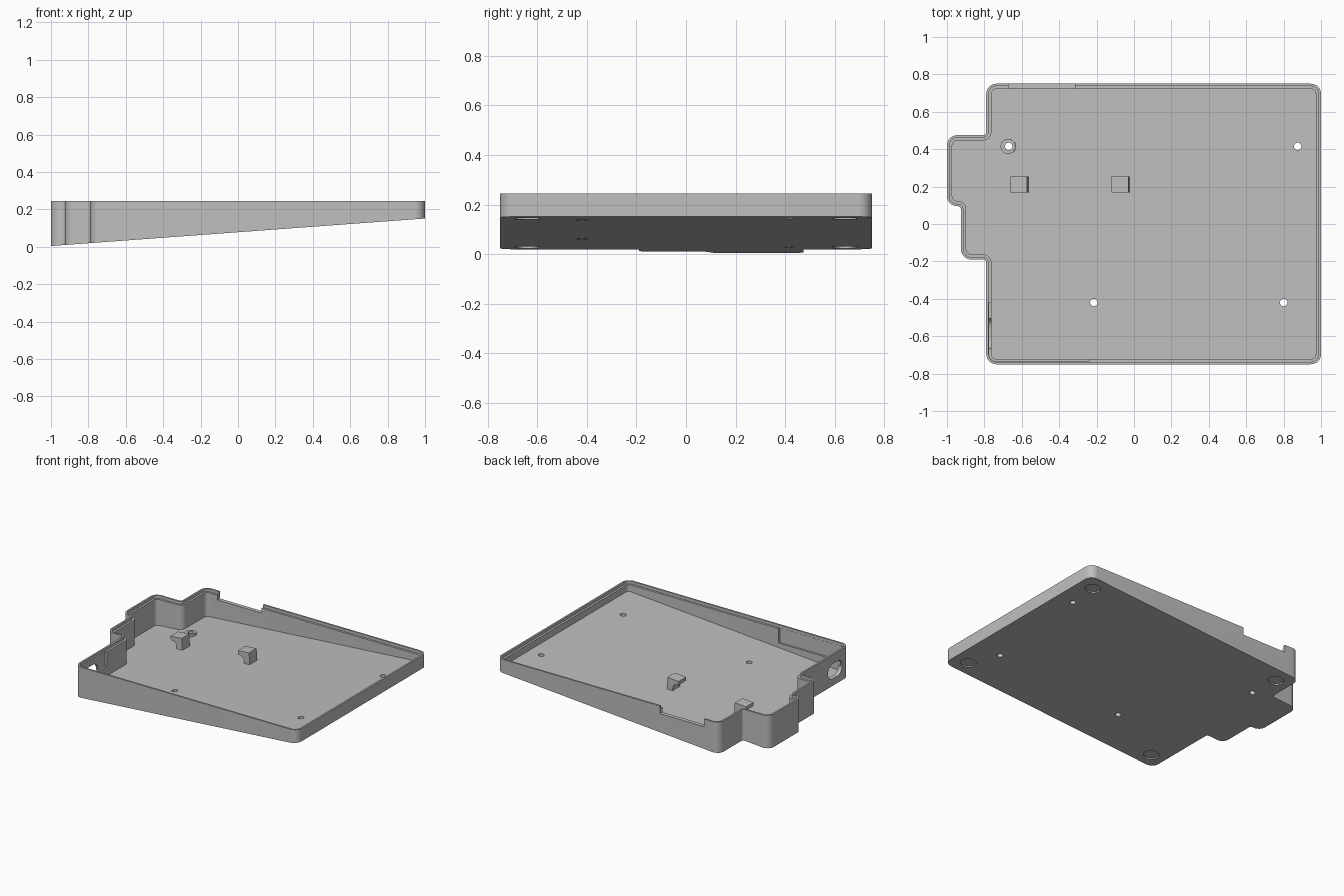
import bpy, bmesh, math
from mathutils import Matrix, Vector

if "Cube" in bpy.data.objects:
    bpy.data.objects.remove(bpy.data.objects["Cube"])

TOP, SLOPE, FLOOR, LIP, WALL = 0.245, 0.0735, 0.028, 0.013, 0.028
TILT = Matrix.Rotation(-math.atan(SLOPE), 4, 'Y')

grey = bpy.data.materials.new("grey plastic")
grey.use_nodes = True
grey.diffuse_color = (0.52, 0.52, 0.52, 1)
grey.node_tree.nodes["Principled BSDF"].inputs["Base Color"].default_value = grey.diffuse_color


def under(x):
    """Height of the sloping underside."""
    return 0.004 + (x + 1) * SLOPE


def rounded(corners, steps=8):
    """Turn (x, y, radius) corners into a filleted right-angled outline."""
    out = []
    for i, (x, y, r) in enumerate(corners):
        p = Vector((x, y))
        a = (Vector(corners[i - 1][:2]) - p).normalized()
        b = (Vector(corners[(i + 1) % len(corners)][:2]) - p).normalized()
        if r == 0:
            out.append(p)
            continue
        for k in range(steps + 1):
            t = k / steps * math.pi / 2
            out.append(p + (a + b) * r - b * r * math.cos(t) - a * r * math.sin(t))
    return out


def finish(name, bm):
    bmesh.ops.recalc_face_normals(bm, faces=bm.faces)
    mesh = bpy.data.meshes.new(name)
    bm.to_mesh(mesh)
    bm.free()
    mesh.materials.append(grey)
    ob = bpy.data.objects.new(name, mesh)
    bpy.context.collection.objects.link(ob)
    return ob


def loft(bm, rings):
    """Skin a stack of equal rings and cap both ends."""
    rings = [[bm.verts.new(p) for p in ring] for ring in rings]
    n = len(rings[0])
    for lo, hi in zip(rings, rings[1:]):
        for i in range(n):
            j = (i + 1) % n
            bm.faces.new((lo[i], lo[j], hi[j], hi[i]))
    bm.faces.new(rings[0])
    bm.faces.new(rings[-1])


def prism(name, pts, lo, hi, matrix=Matrix()):
    bm = bmesh.new()
    loft(bm, [[matrix @ Vector((p[0], p[1], z)) for p in pts] for z in (lo, hi)])
    return finish(name, bm)


def disc(r, n=32):
    return [(r * math.cos(2 * math.pi * i / n), r * math.sin(2 * math.pi * i / n)) for i in range(n)]


def rect(x0, x1, y0, y1, r=0):
    return rounded([(x0, y0, r), (x1, y0, r), (x1, y1, r), (x0, y1, r)])


def combine(target, other, operation):
    mod = target.modifiers.new("cut", 'BOOLEAN')
    mod.operation, mod.solver, mod.object = operation, 'EXACT', other
    bpy.context.view_layer.objects.active = target
    bpy.ops.object.modifier_apply(modifier=mod.name)
    bpy.data.objects.remove(other)


# Tray footprint: a rectangle with two stepped bulges on one side
PLAN = [(1, -.75), (1, .75), (-.79, .75), (-.79, .475), (-1, .475), (-1, .095),
        (-.925, .095), (-.925, -.19), (-.79, -.19), (-.79, -.75)]


def outline(d):
    """Footprint moved inward by d."""
    corners = []
    for i, (x, y) in enumerate(PLAN):
        p = Vector((x, y))
        e = (p - Vector(PLAN[i - 1])).normalized()
        f = (Vector(PLAN[(i + 1) % len(PLAN)]) - p).normalized()
        q = p + Vector((-e.y - f.y, e.x + f.x)) * d
        convex = e.x * f.y - e.y * f.x > 0
        corners.append((q.x, q.y, 0.055 - d if convex else 0.018 + d))
    return rounded(corners)


def ring(d, height):
    return [(p.x, p.y, height(p.x)) for p in outline(d)]


# Tray shell with stepped rim and sloping floor
bm = bmesh.new()
loft(bm, [ring(0, under),
          ring(0, lambda x: TOP),
          ring(LIP, lambda x: TOP),
          ring(LIP, lambda x: TOP - 0.02),
          ring(WALL, lambda x: TOP - 0.02),
          ring(WALL, lambda x: under(x) + FLOOR)])
tray = finish("tray", bm)

# Raised boss around one screw hole
HOLES = [(-.67, .415), (.875, .415), (-.215, -.42), (.8, -.42)]
bx, by = HOLES[0]
place = Matrix.Translation((bx, by, under(bx))) @ TILT
combine(tray, prism("boss", disc(.04), .012, FLOOR + .016, place), 'UNION')

# Screw holes
for x, y in HOLES:
    place = Matrix.Translation((x, y, under(x)))
    combine(tray, prism("hole_cutter", disc(.02), -.1, .1, place), 'DIFFERENCE')

# Shallow foot recesses in the underside
for x in (-.685, .89):
    for y in (-.64, .64):
        place = Matrix.Translation((x, y, under(x))) @ TILT
        combine(tray, prism("foot_cutter", disc(.052), -.03, .009, place), 'DIFFERENCE')

# Cable notch in the back wall
combine(tray, prism("notch_cutter", rect(-.67, -.315, .7, .8), .19, .3), 'DIFFERENCE')

# Thinned wall inside the front corner
pocket = rounded([(-.776, -.736, .042), (-.24, -.736, 0), (-.24, -.42, 0), (-.776, -.42, 0)])
combine(tray, prism("pocket_cutter", pocket, .12, .3), 'DIFFERENCE')

# Rounded port through the side wall
sideways = Matrix(((0, 0, 1, 0), (1, 0, 0, 0), (0, 1, 0, 0), (0, 0, 0, 1)))
combine(tray, prism("port_cutter", rect(-.665, -.505, .07, .18, .05), -.85, -.74, sideways), 'DIFFERENCE')

bpy.ops.object.select_all(action='DESELECT')
tray.select_set(True)
bpy.context.view_layer.objects.active = tray
bpy.ops.object.shade_smooth_by_angle(angle=math.radians(30))

# Hooked board clips on the floor
HOOK = [(-.045, .085), (-.045, .057), (-.018, .05), (-.003, .035), (0, -.01), (.045, -.01), (.045, .085)]
upright = Matrix.Rotation(math.pi / 2, 4, 'X')
for name, x in (("clip_outer", -.615), ("clip_inner", -.073)):
    place = Matrix.Translation((x + .005, .212, under(x) + FLOOR)) @ TILT @ upright
    prism(name, HOOK, -.043, .043, place)
